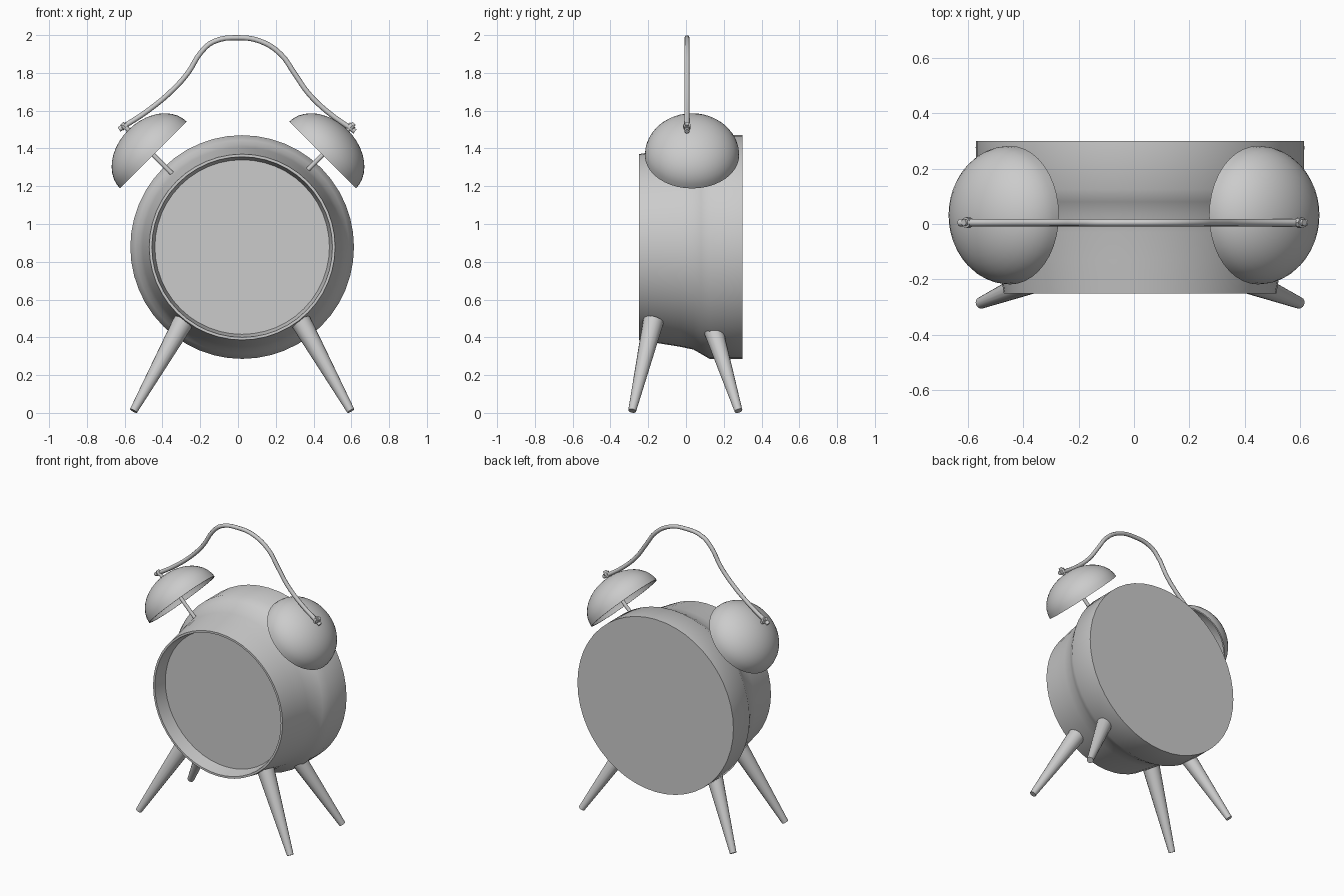
import bpy, bmesh, math
from mathutils import Vector

if "Cube" in bpy.data.objects:
    bpy.data.objects.remove(bpy.data.objects["Cube"])

CX, CZ = 0.022, 0.878  # body axis


def lathe(name, profile, origin, direction, segs=32):
    """Spin (radius, height) points around an axis from origin along direction."""
    bm = bmesh.new()
    rings = []
    for r, h in profile:
        rings.append([bm.verts.new((r * math.cos(2 * math.pi * i / segs),
                                    r * math.sin(2 * math.pi * i / segs), h))
                      for i in range(segs)])
    for a, b in zip(rings, rings[1:]):
        for i in range(segs):
            j = (i + 1) % segs
            bm.faces.new((a[i], a[j], b[j], b[i]))
    bmesh.ops.remove_doubles(bm, verts=bm.verts[:], dist=1e-5)
    bmesh.ops.recalc_face_normals(bm, faces=bm.faces[:])
    mesh = bpy.data.meshes.new(name)
    bm.to_mesh(mesh)
    bm.free()
    ob = bpy.data.objects.new(name, mesh)
    bpy.context.collection.objects.link(ob)
    ob.location = origin
    ob.rotation_mode = 'QUATERNION'
    ob.rotation_quaternion = Vector((0, 0, 1)).rotation_difference(Vector(direction))
    smooth(ob)
    return ob


def smooth(ob):
    bpy.ops.object.select_all(action='DESELECT')
    ob.select_set(True)
    bpy.context.view_layer.objects.active = ob
    bpy.ops.object.shade_smooth_by_angle(angle=math.radians(35))


def rod(name, start, end, r1, r2, segs=16):
    d = Vector(end) - Vector(start)
    return lathe(name, [(0, 0), (r1, 0), (r2, d.length), (0, d.length)], start, d, segs)


# Body: recessed dial, thin front rim, flared case, wide flat back
lathe("clock_body", [(0, -0.16), (0.462, -0.16), (0.478, -0.25), (0.492, -0.25),
                     (0.502, -0.19), (0.512, -0.13), (0.528, -0.03), (0.543, 0.04),
                     (0.566, 0.08), (0.592, 0.125), (0.592, 0.30), (0, 0.30)],
      (CX, 0, CZ), (0, 1, 0), 48)

# Bell shell: outer dome then inner dome
N = 10
dome = [(0.25 * math.cos(math.pi / 2 * k / N), 0.188 * math.sin(math.pi / 2 * k / N))
        for k in range(N + 1)]
dome[-1] = (0, 0.188)
bell = [(r * 0.96, h * 0.94) for r, h in reversed(dome)] + dome

for s, side in ((-1, "left"), (1, "right")):
    axis = Vector((s, 0, 1)).normalized()
    centre = Vector((s * 0.448, 0.032, 1.365))
    lathe(side + "_bell", bell, centre, axis, 40)
    # Stem between bell and case
    rod(side + "_bell_stem", centre - axis * 0.15, centre + axis * 0.18, 0.012, 0.012, 12)
    # Pin and nut holding the handle
    tip = Vector((centre.x, 0.005, centre.z))
    rod(side + "_handle_pin", tip + axis * 0.17, tip + axis * 0.236, 0.012, 0.012, 12)
    rod(side + "_handle_nut", tip + axis * 0.205, tip + axis * 0.225, 0.02, 0.02, 8)
    # Splayed tapered legs
    for part, ty, by in (("front", -0.173, -0.285), ("back", 0.13, 0.278)):
        rod(f"{part}_{side}_leg", (CX + s * 0.575, by, 0.011), (CX + s * 0.31, ty, 0.485),
            0.021, 0.055, 16)

# Carrying handle: bent round bar
path = [(-0.63, 1.50), (-0.47, 1.605), (-0.34, 1.715), (-0.265, 1.80), (-0.195, 1.91),
        (-0.13, 1.965), (0, 1.986), (0.12, 1.967), (0.225, 1.90), (0.30, 1.796),
        (0.37, 1.695), (0.47, 1.597), (0.62, 1.49)]
curve = bpy.data.curves.new("handle", 'CURVE')
curve.dimensions = '3D'
curve.bevel_depth = 0.0135
curve.bevel_resolution = 2
curve.use_fill_caps = True
curve.resolution_u = 4
spline = curve.splines.new('BEZIER')
spline.bezier_points.add(len(path) - 1)
for p, (x, z) in zip(spline.bezier_points, path):
    p.co = (x, 0.005, z)
    p.handle_left_type = p.handle_right_type = 'AUTO'
handle = bpy.data.objects.new("handle", curve)
bpy.context.collection.objects.link(handle)
